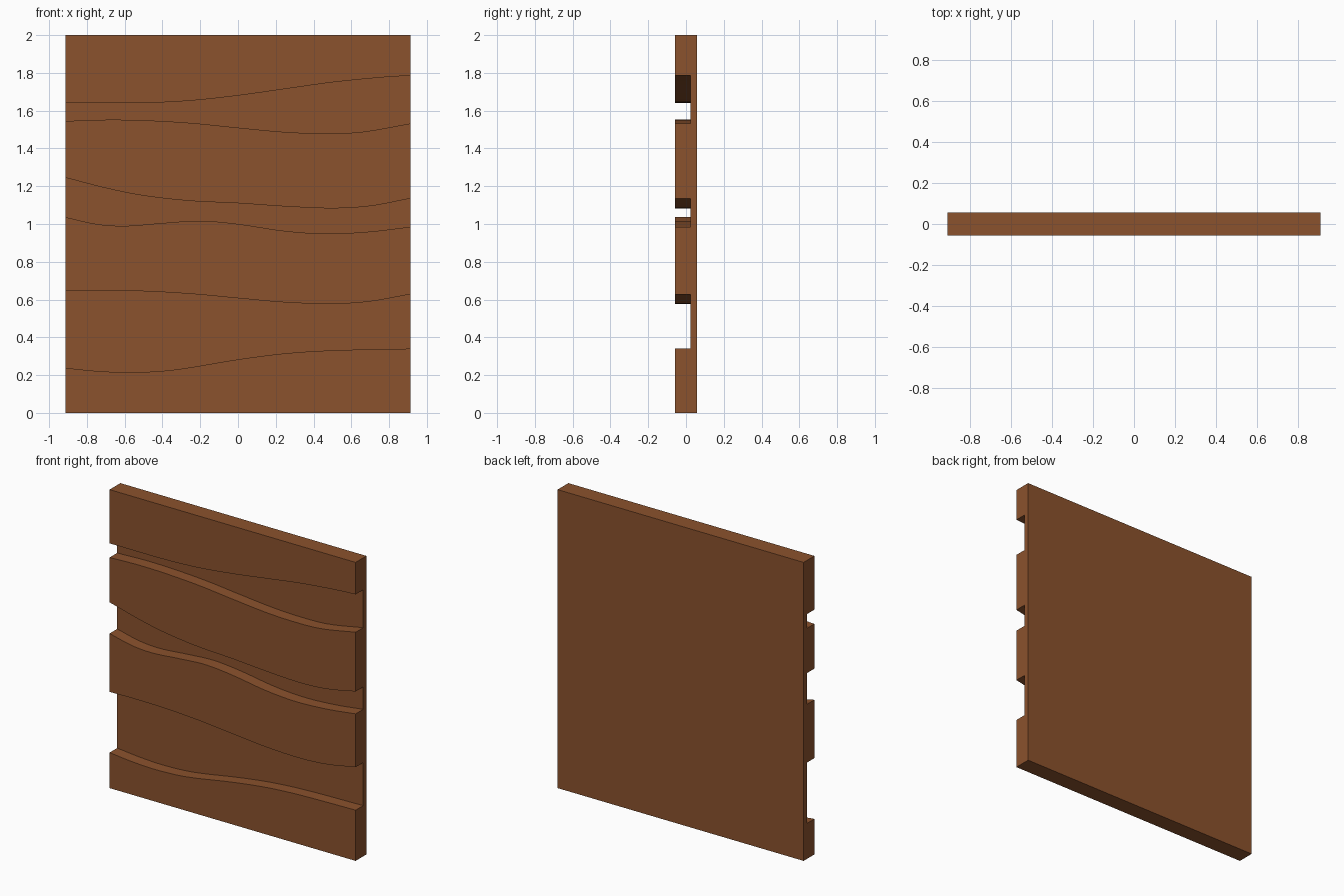
import bpy, bmesh

if "Cube" in bpy.data.objects:
    bpy.data.objects.remove(bpy.data.objects["Cube"])

HALF_W, FRONT, FLOOR, BACK = 0.912, -0.057, 0.023, 0.057
STEPS = 48

# Groove edges as (x, z) points, listed from the bottom of the board up
EDGES = [
    [(-.912, .238), (-.75, .222), (-.57, .215), (-.35, .227), (0, .283), (.25, .315), (.5, .331), (.912, .34)],
    [(-.912, .645), (-.7, .647), (-.5, .644), (-.25, .63), (0, .607), (.25, .585), (.5, .577), (.7, .59), (.912, .628)],
    [(-.912, 1.036), (-.75, 1.0), (-.6, .99), (-.4, 1.005), (-.2, 1.017), (0, 1.0), (.25, .963), (.47, .949), (.7, .96), (.912, .985)],
    [(-.912, 1.245), (-.7, 1.19), (-.5, 1.15), (-.25, 1.122), (0, 1.11), (.25, 1.093), (.5, 1.083), (.7, 1.095), (.912, 1.135)],
    [(-.912, 1.545), (-.7, 1.552), (-.5, 1.549), (-.25, 1.535), (0, 1.51), (.25, 1.487), (.45, 1.48), (.65, 1.487), (.912, 1.532)],
    [(-.912, 1.64), (-.5, 1.641), (-.25, 1.653), (0, 1.68), (.25, 1.715), (.5, 1.75), (.75, 1.775), (.912, 1.786)],
]


def height(points, x):
    """Smooth curve through the points, evaluated at x."""
    def slope(k):
        a, b = points[max(k - 1, 0)], points[min(k + 1, len(points) - 1)]
        return (b[1] - a[1]) / (b[0] - a[0])
    i = max(k for k in range(len(points) - 1) if k == 0 or points[k][0] <= x)
    (x0, z0), (x1, z1) = points[i], points[i + 1]
    w = x1 - x0
    t = (x - x0) / w
    return ((2*t**3 - 3*t**2 + 1) * z0 + (t**3 - 2*t**2 + t) * w * slope(i)
            + (3*t**2 - 2*t**3) * z1 + (t**3 - t**2) * w * slope(i + 1))


def section(x):
    """Side outline of the board at x, with three notches in its front."""
    outline = [(BACK, 0), (FRONT, 0)]
    for low, high in zip(EDGES[::2], EDGES[1::2]):
        a, b = height(low, x), height(high, x)
        outline += [(FRONT, a), (FLOOR, a), (FLOOR, b), (FRONT, b)]
    return outline + [(FRONT, 2), (BACK, 2)]


# Sweep the changing outline across the width
bm = bmesh.new()
rings = []
for s in range(STEPS + 1):
    x = -HALF_W + 2 * HALF_W * s / STEPS
    rings.append([bm.verts.new((x, y, z)) for y, z in section(x)])
for a, b in zip(rings, rings[1:]):
    for i in range(len(a)):
        j = (i + 1) % len(a)
        bm.faces.new((a[i], a[j], b[j], b[i]))
# End caps
bm.faces.new(rings[0])
bm.faces.new(rings[-1])
bmesh.ops.recalc_face_normals(bm, faces=bm.faces)

mesh = bpy.data.meshes.new("wavy_board")
bm.to_mesh(mesh)
bm.free()
board = bpy.data.objects.new("wavy_board", mesh)
bpy.context.collection.objects.link(board)

# Brown wood
wood = bpy.data.materials.new("brown_wood")
wood.diffuse_color = (0.258, 0.084, 0.026, 1)
wood.use_nodes = True
wood.node_tree.nodes["Principled BSDF"].inputs["Base Color"].default_value = wood.diffuse_color
mesh.materials.append(wood)

# Smooth groove walls, sharp corners
bpy.context.view_layer.objects.active = board
board.select_set(True)
bpy.ops.object.shade_smooth_by_angle(angle=0.5)
